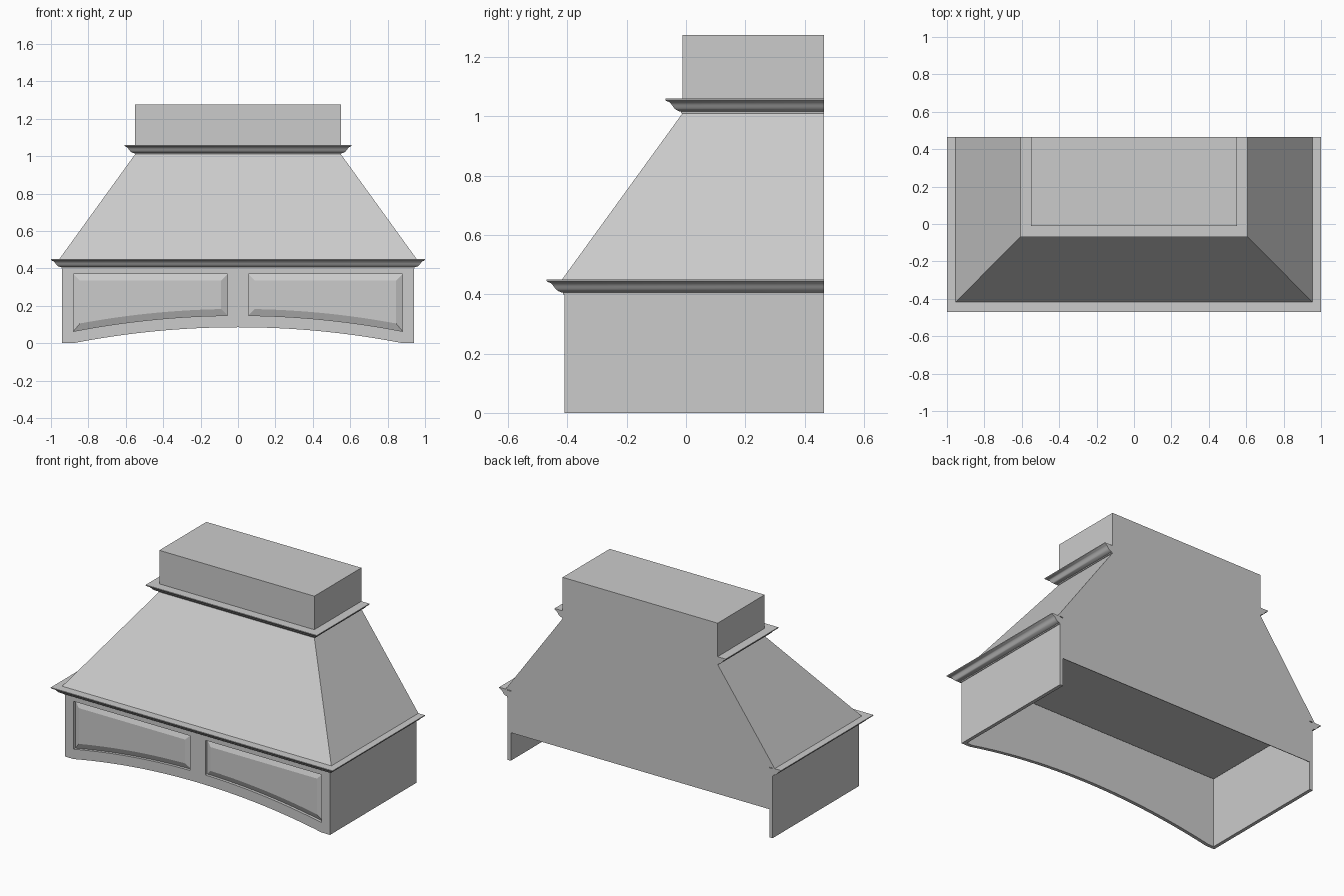
import bpy, bmesh, math

cube = bpy.data.objects.get("Cube")
if cube:
    bpy.data.objects.remove(cube)

paint = bpy.data.materials.new("light_grey")
paint.use_nodes = True
GREY = (0.6, 0.6, 0.6, 1)
paint.diffuse_color = GREY
paint.node_tree.nodes["Principled BSDF"].inputs["Base Color"].default_value = GREY

# Main dimensions
BACK, FRONT = 0.465, -0.41
HALF, WALL = 0.94, 0.022
NECK, NECK_FRONT = 0.55, -0.012
LEDGE, NECK_Z, TOP = 0.45, 1.01, 1.275
ARCH_HALF, ARCH_RISE = 0.88, 0.085
RADIUS = (ARCH_HALF ** 2 + ARCH_RISE ** 2) / (2 * ARCH_RISE)


def finish(name, bm, smooth=False):
    bmesh.ops.recalc_face_normals(bm, faces=bm.faces)
    mesh = bpy.data.meshes.new(name)
    bm.to_mesh(mesh)
    bm.free()
    mesh.materials.append(paint)
    if smooth:
        mesh.shade_smooth()
        mesh.set_sharp_from_angle(angle=math.radians(35))
    obj = bpy.data.objects.new(name, mesh)
    bpy.context.collection.objects.link(obj)
    return obj


def prism(loops, y0, y1):
    """Fill an x-z outline (further loops are holes) and extrude it along y."""
    bm = bmesh.new()
    for loop in loops:
        verts = [bm.verts.new((x, y0, z)) for x, z in loop]
        for a, b in zip(verts, verts[1:] + verts[:1]):
            bm.edges.new((a, b))
    if len(loops) == 1:
        bm.verts.ensure_lookup_table()
        bm.faces.new(bm.verts[:])
    else:
        bmesh.ops.triangle_fill(bm, use_beauty=True, edges=bm.edges[:],
                                normal=(0, -1, 0))
    ext = bmesh.ops.extrude_face_region(bm, geom=bm.faces[:],
                                        use_keep_orig=True)
    for v in ext["geom"]:
        if isinstance(v, bmesh.types.BMVert):
            v.co.y = y1
    bmesh.ops.recalc_face_normals(bm, faces=bm.faces)
    return bm


def rect(x0, x1, z0, z1):
    return [(x0, z0), (x1, z0), (x1, z1), (x0, z1)]


def arch(x):
    return math.sqrt(RADIUS ** 2 - x * x) - RADIUS + ARCH_RISE


def arc_points(x0, x1, lift, steps):
    xs = [x0 + (x1 - x0) * i / steps for i in range(steps + 1)]
    return [(x, arch(x) + lift) for x in xs]


# Arched front board with two panel openings
outline = [(-HALF, 0)] + arc_points(-ARCH_HALF, ARCH_HALF, 0, 32)
outline += [(HALF, 0), (HALF, LEDGE - 0.005), (-HALF, LEDGE - 0.005)]
openings = []
for x0, x1 in ((-0.88, -0.055), (0.055, 0.88)):
    openings.append(arc_points(x0, x1, 0.063, 16) + [(x1, 0.37), (x0, 0.37)])
finish("front_board", prism([outline] + openings, FRONT, FRONT + WALL))

# Raised panels with sloping borders
for side, opening in zip(("right", "left"), openings):
    bm = prism([opening], FRONT + 0.018, FRONT + WALL)
    face = min((f for f in bm.faces if len(f.verts) > 4),
               key=lambda f: f.calc_center_median().y)
    bmesh.ops.inset_region(bm, faces=[face], thickness=0.035, depth=0.015,
                           use_even_offset=True)
    finish(side + "_raised_panel", bm)

# Side walls
for side, s in (("right", -1), ("left", 1)):
    x0, x1 = sorted((s * HALF, s * (HALF - WALL)))
    finish(side + "_side_wall",
           prism([rect(x0, x1, 0, LEDGE - 0.005)], FRONT + WALL, BACK))

# Back wall, raised above the open underside
inner = HALF - WALL
finish("back_wall", prism([rect(-inner, inner, 0.18, LEDGE)],
                          BACK - 0.004, BACK))

# Sloping canopy
bm = bmesh.new()
for w, front, z in ((0.955, -0.418, LEDGE), (NECK, NECK_FRONT, NECK_Z)):
    for x in (-w, w):
        for y in (front, BACK):
            bm.verts.new((x, y, z))
bmesh.ops.convex_hull(bm, input=bm.verts[:])
bmesh.ops.dissolve_limit(bm, angle_limit=0.01, verts=bm.verts[:],
                         edges=bm.edges[:])
finish("canopy", bm)

# Chimney box
finish("chimney", prism([rect(-NECK, NECK, NECK_Z, TOP)], NECK_FRONT, BACK))

# Crown mouldings: outward offset and height, mitred round three sides
PROFILE = [(0, 0), (0.004, 0), (0.005, 0.006), (0.012, 0.007), (0.021, 0.011),
           (0.029, 0.017), (0.035, 0.025), (0.04, 0.032), (0.047, 0.038),
           (0.057, 0.042), (0.06, 0.045), (0.06, 0.05), (0, 0.05)]


def moulding(name, half, front, base, reach):
    bm = bmesh.new()
    rings = [[], [], [], []]
    for out, up in PROFILE:
        o = out * reach
        path = [(-half - o, BACK), (-half - o, front - o),
                (half + o, front - o), (half + o, BACK)]
        for ring, (x, y) in zip(rings, path):
            ring.append(bm.verts.new((x, y, base + up)))
    n = len(PROFILE)
    for a, b in zip(rings, rings[1:]):
        for i in range(n):
            j = (i + 1) % n
            bm.faces.new((a[i], a[j], b[j], b[i]))
    bm.faces.new(rings[0])
    bm.faces.new(rings[-1])
    finish(name, bm, smooth=True)


moulding("lower_moulding", HALF, FRONT, 0.4, 1.0)
moulding("upper_moulding", NECK, NECK_FRONT, NECK_Z, 0.95)
